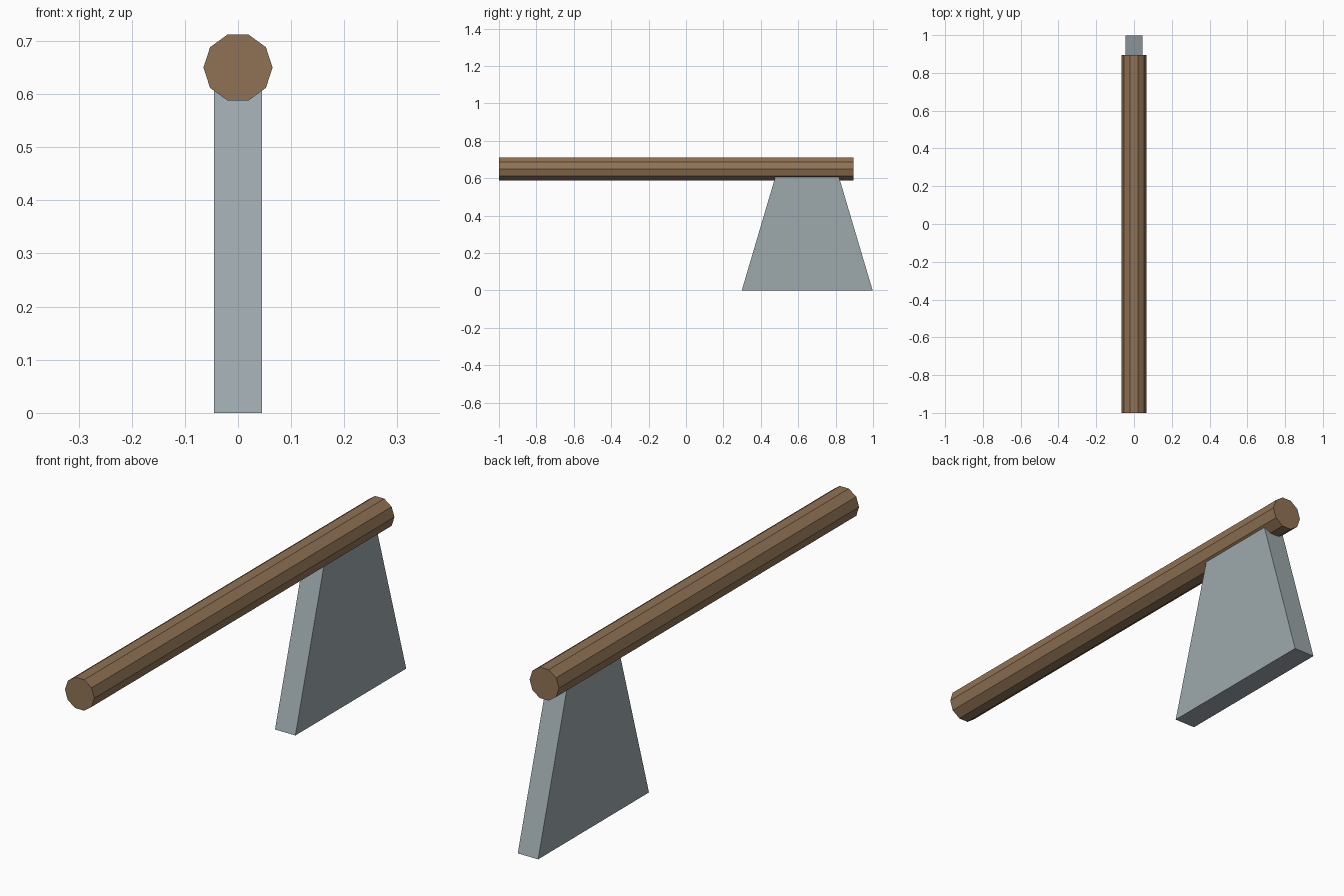
import bpy, bmesh, math
from mathutils import Matrix

if "Cube" in bpy.data.objects:
    bpy.data.objects.remove(bpy.data.objects["Cube"])


def material(name, rgb):
    m = bpy.data.materials.new(name)
    m.diffuse_color = (*rgb, 1)
    m.use_nodes = True
    m.node_tree.nodes["Principled BSDF"].inputs["Base Color"].default_value = m.diffuse_color
    return m


def add_object(name, bm, mat):
    bmesh.ops.recalc_face_normals(bm, faces=bm.faces)
    me = bpy.data.meshes.new(name)
    bm.to_mesh(me)
    bm.free()
    me.materials.append(mat)
    ob = bpy.data.objects.new(name, me)
    bpy.context.collection.objects.link(ob)
    return ob


wood = material("brown wood", (0.28, 0.17, 0.09))
steel = material("grey steel", (0.34, 0.40, 0.42))

# Handle: ten-sided rod along y, with corners at left and right
Y0, Y1, AXIS_Z, RADIUS = -1.0, 0.895, 0.65, 0.065
bm = bmesh.new()
bmesh.ops.create_cone(
    bm, cap_ends=True, segments=10, radius1=RADIUS, radius2=RADIUS, depth=Y1 - Y0,
    matrix=Matrix.Translation((0, (Y0 + Y1) / 2, AXIS_Z))
    @ Matrix.Rotation(math.pi / 2, 4, 'X') @ Matrix.Rotation(math.pi / 2, 4, 'Z'))
add_object("handle", bm, wood)

# Blade: tapered slab, its top buried in the handle
HALF = 0.045
profile = [(0.298, 0), (0.998, 0), (0.805, AXIS_Z), (0.49, AXIS_Z)]
bm = bmesh.new()
face = bm.faces.new([bm.verts.new((-HALF, y, z)) for y, z in profile])
ext = bmesh.ops.extrude_face_region(bm, geom=[face])
bmesh.ops.translate(bm, vec=(2 * HALF, 0, 0),
                    verts=[v for v in ext["geom"] if isinstance(v, bmesh.types.BMVert)])
add_object("blade", bm, steel)
